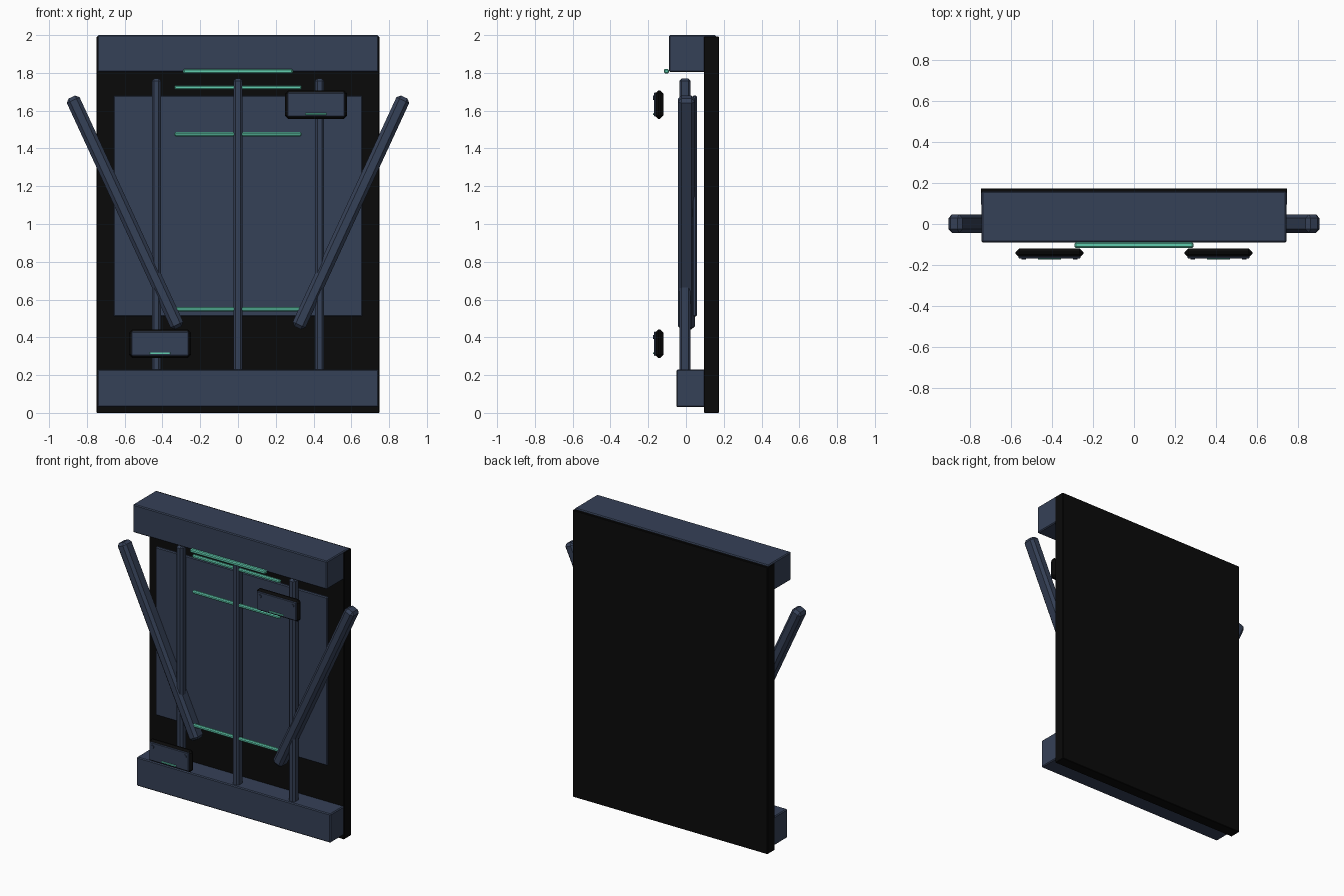
import bpy, math
from mathutils import Vector

if "Cube" in bpy.data.objects:
    bpy.data.objects.remove(bpy.data.objects["Cube"])


def material(name, rgb):
    m = bpy.data.materials.new(name)
    m.diffuse_color = (*rgb, 1)
    m.use_nodes = True
    m.node_tree.nodes["Principled BSDF"].inputs["Base Color"].default_value = m.diffuse_color
    return m


SLATE = material("slate blue", (0.036, 0.052, 0.095))
BLACK = material("near black", (0.003, 0.003, 0.003))
TEAL = material("glowing teal", (0.12, 0.61, 0.43))


def block(name, centre, size, mat, bevel=0.006, segments=1, tilt=0.0):
    """Bevelled box, optionally tilted about the y axis."""
    bpy.ops.mesh.primitive_cube_add(size=1, location=centre)
    ob = bpy.context.object
    ob.name = name
    ob.scale = size
    bpy.ops.object.transform_apply(location=False, rotation=False, scale=True)
    ob.rotation_euler.y = tilt
    ob.data.materials.append(mat)
    mod = ob.modifiers.new("edge bevel", "BEVEL")
    mod.width = bevel
    mod.segments = segments
    return ob


def span(name, x, y, z, mat, **kw):
    """Box given by its limits on each axis."""
    lims = (x, y, z)
    return block(name, [(a + b) / 2 for a, b in lims], [b - a for a, b in lims], mat, **kw)


# Backing slab, raised centre panel, top and bottom beams
span("back_slab", (-0.748, 0.748), (0.095, 0.174), (0, 1.992), BLACK, bevel=0.003)
span("centre_panel", (-0.66, 0.66), (0.035, 0.057), (0.51, 1.68), SLATE)
span("top_beam", (-0.745, 0.745), (-0.09, 0.16), (1.805, 2.0), SLATE)
span("bottom_beam", (-0.745, 0.745), (-0.05, 0.15), (0.03, 0.23), SLATE)

# Upright rods
for x in (-0.432, 0, 0.432):
    span("upright_rod", (x - 0.024, x + 0.024), (-0.035, 0.025), (0.2, 1.77), SLATE, bevel=0.012)

# Slanted braces
for s in (-1, 1):
    top, foot = Vector((s * 0.88, 0.002, 1.672)), Vector((s * 0.316, 0.002, 0.45))
    d = top - foot
    block("slanted_brace", (top + foot) / 2, (0.074, 0.09, d.length), SLATE,
          bevel=0.018, tilt=math.atan2(d.x, d.z))

# Teal light strips
span("top_light_strip", (-0.29, 0.29), (-0.117, -0.09), (1.797, 1.821), TEAL)
for z in (0.549, 1.475, 1.723):
    span("light_strip", (-0.337, 0.337), (-0.026, -0.002), (z - 0.011, z + 0.011), TEAL)

# Two floating name-plate style boxes: dark housing, face, light and screws
for x, z in ((0.413, 1.632), (-0.413, 0.366)):
    block("plate_housing", (x, -0.142, z), (0.33, 0.044, 0.152), BLACK, bevel=0.018)
    block("plate_face", (x, -0.163, z), (0.304, 0.012, 0.128), SLATE, bevel=0.004)
    block("plate_light", (x, -0.170, z - 0.05), (0.112, 0.008, 0.010), TEAL, bevel=0.002)
    for s in (-1, 1):
        bpy.ops.mesh.primitive_cylinder_add(vertices=12, radius=0.011, depth=0.007,
                                            location=(x + s * 0.125, -0.170, z + 0.036),
                                            rotation=(math.pi / 2, 0, 0))
        bpy.context.object.name = "plate_screw"
        bpy.context.object.data.materials.append(SLATE)
